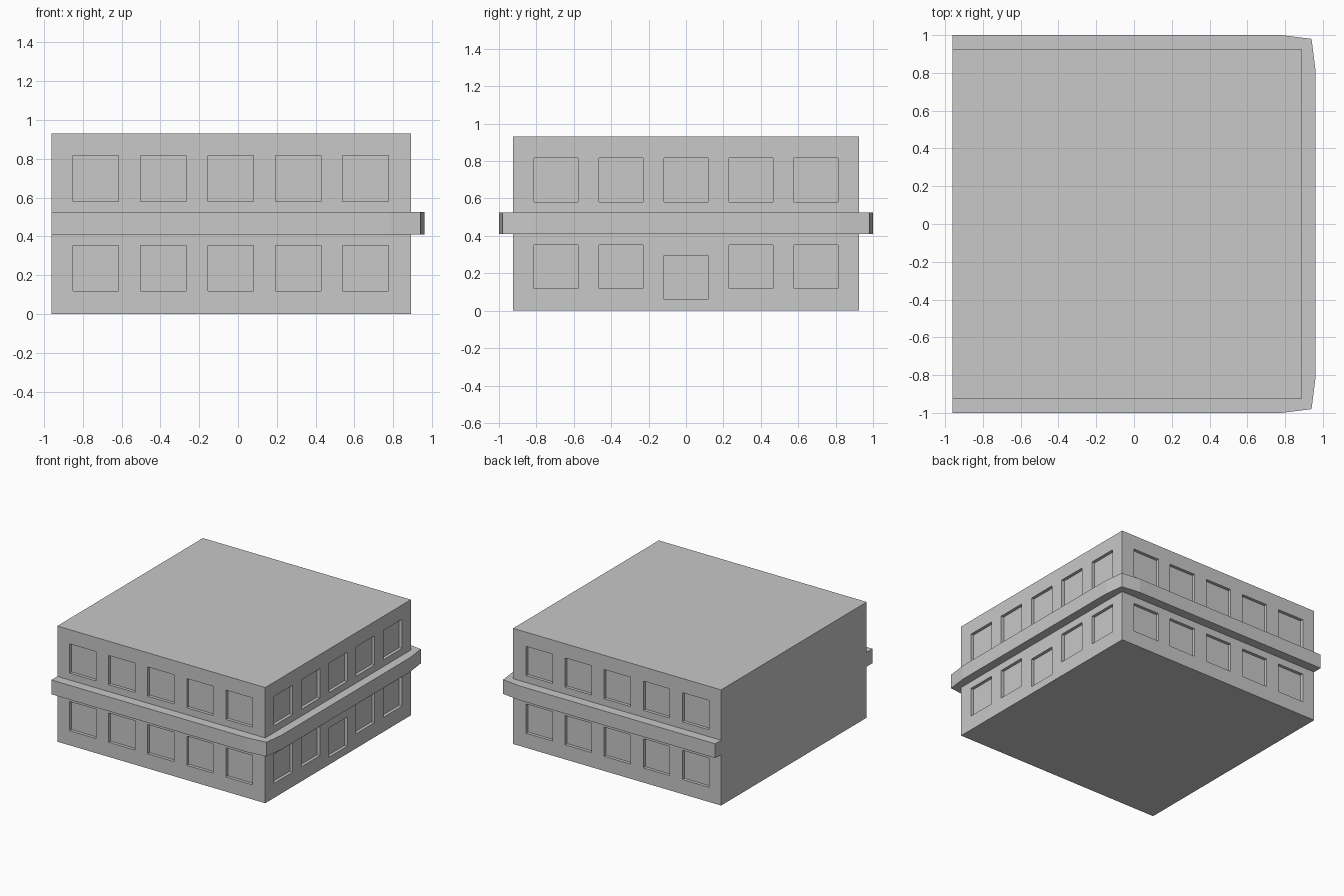
import bpy, bmesh
from mathutils import Matrix, Vector

cube = bpy.data.objects.get("Cube")
if cube:
    bpy.data.objects.remove(cube, do_unlink=True)

LEFT, RIGHT, SIDE, HEIGHT = -0.96, 0.89, 0.925, 0.93
WINDOW, PITCH, DEPTH = 0.235, 0.3475, 0.025

concrete = bpy.data.materials.new("concrete_grey")
concrete.use_nodes = True
colour = (0.58, 0.58, 0.58, 1)
concrete.diffuse_color = colour
concrete.node_tree.nodes["Principled BSDF"].inputs["Base Color"].default_value = colour


def add_box(bm, centre, size):
    matrix = Matrix.Translation(centre) @ Matrix.Diagonal((*size, 1))
    bmesh.ops.create_cube(bm, size=1, matrix=matrix)


def finish(bm, name):
    bmesh.ops.recalc_face_normals(bm, faces=bm.faces)
    mesh = bpy.data.meshes.new(name)
    bm.to_mesh(mesh)
    bm.free()
    mesh.materials.append(concrete)
    obj = bpy.data.objects.new(name, mesh)
    bpy.context.collection.objects.link(obj)
    return obj


# Main block
bm = bmesh.new()
add_box(bm, ((LEFT + RIGHT) / 2, 0, HEIGHT / 2), (RIGHT - LEFT, 2 * SIDE, HEIGHT))
body = finish(bm, "building_body")

# Window and door recesses on three sides; the end wall stays blank
bm = bmesh.new()
mid_x = (LEFT + RIGHT) / 2
for row, z in enumerate((0.235, 0.698)):
    for i in range(-2, 3):
        for y in (-SIDE, SIDE):
            add_box(bm, (mid_x - 0.003 + i * PITCH, y, z), (WINDOW, 2 * DEPTH, WINDOW))
        is_door = row == 0 and i == 0
        door_z = 0.178 if is_door else z
        add_box(bm, (RIGHT, i * PITCH, door_z), (2 * DEPTH, WINDOW, WINDOW))
cutter = finish(bm, "window_cutter")
cutter.hide_render = True

cut = body.modifiers.new("windows", "BOOLEAN")
cut.operation = "DIFFERENCE"
cut.solver = "EXACT"
cut.object = cutter
bpy.context.view_layer.objects.active = body
body.select_set(True)
bpy.ops.object.modifier_apply(modifier=cut.name)
bpy.data.objects.remove(cutter, do_unlink=True)

# Ledge wrapping three sides, with softened corners
half = [(LEFT, 1), (0.78, 1), (0.94, 0.98), (0.96, 0.82)]
outer = half + [(x, -y) for x, y in reversed(half)]
inner = [(LEFT, -SIDE), (RIGHT, -SIDE), (RIGHT, SIDE), (LEFT, SIDE)]
bm = bmesh.new()
base = bm.faces.new([bm.verts.new((x, y, 0.41)) for x, y in outer + inner])
raised = bmesh.ops.extrude_face_region(bm, geom=[base], use_keep_orig=True)
top_verts = [v for v in raised["geom"] if isinstance(v, bmesh.types.BMVert)]
bmesh.ops.translate(bm, verts=top_verts, vec=Vector((0, 0, 0.115)))
finish(bm, "floor_ledge")
